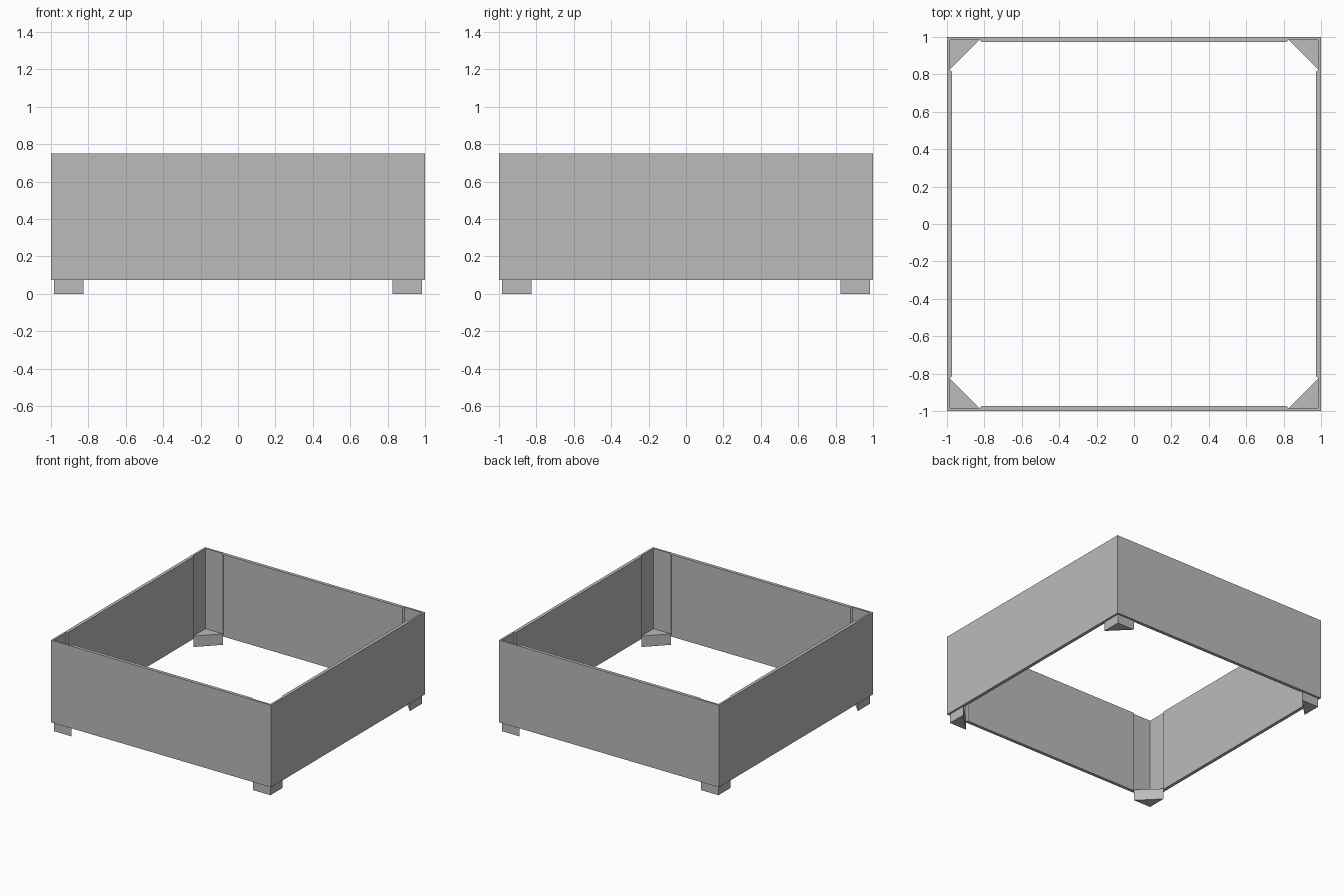
import bpy, bmesh
from math import pi
from mathutils import Matrix, Vector

if "Cube" in bpy.data.objects:
    bpy.data.objects.remove(bpy.data.objects["Cube"], do_unlink=True)

OUTER, CORNER, PANEL = 1.0, 0.984, 0.973   # wall outside, inside at corners, inside at panels
FOOT = 0.826                               # where foot tips meet the walls
BOTTOM, TOP, FOOT_TOP = 0.075, 0.75, 0.09

grey = bpy.data.materials.new("plain grey")
grey.use_nodes = True
colour = (0.5, 0.5, 0.5, 1)
grey.diffuse_color = colour
grey.node_tree.nodes["Principled BSDF"].inputs["Base Color"].default_value = colour


def prism(name, outlines, z0, z1):
    """Weld flat outlines together and extrude them upwards as one solid."""
    bm = bmesh.new()
    for outline in outlines:
        bm.faces.new([bm.verts.new((p.x, p.y, z0)) for p in outline])
    bmesh.ops.remove_doubles(bm, verts=bm.verts, dist=0.0005)
    base = list(bm.faces)
    made = bmesh.ops.extrude_face_region(bm, geom=base, use_keep_orig=True)
    tops = [v for v in made["geom"] if isinstance(v, bmesh.types.BMVert)]
    bmesh.ops.translate(bm, verts=tops, vec=(0, 0, z1 - z0))
    bmesh.ops.recalc_face_normals(bm, faces=bm.faces)
    mesh = bpy.data.meshes.new(name)
    bm.to_mesh(mesh)
    bm.free()
    mesh.materials.append(grey)
    obj = bpy.data.objects.new(name, mesh)
    bpy.context.collection.objects.link(obj)
    return obj


def turned(points, quarter):
    return [Matrix.Rotation(quarter * pi / 2, 3, "Z") @ Vector((x, y, 0)) for x, y in points]


# Wall frame: thicker panels with chamfered ends, thinner at the corners
half = [(OUTER, OUTER), (CORNER, CORNER), (CORNER, FOOT), (PANEL, FOOT - CORNER + PANEL)]
side = half + [(x, -y) for x, y in reversed(half)]
prism("wall_frame", [turned(side, q) for q in range(4)], BOTTOM, TOP)

# Triangular corner feet
triangle = [(CORNER, CORNER), (FOOT, CORNER), (CORNER, FOOT)]
names = ["back_left_foot", "back_right_foot", "front_right_foot", "front_left_foot"]
for q, name in enumerate(names):
    prism(name, [turned(triangle, q)], 0, FOOT_TOP)
